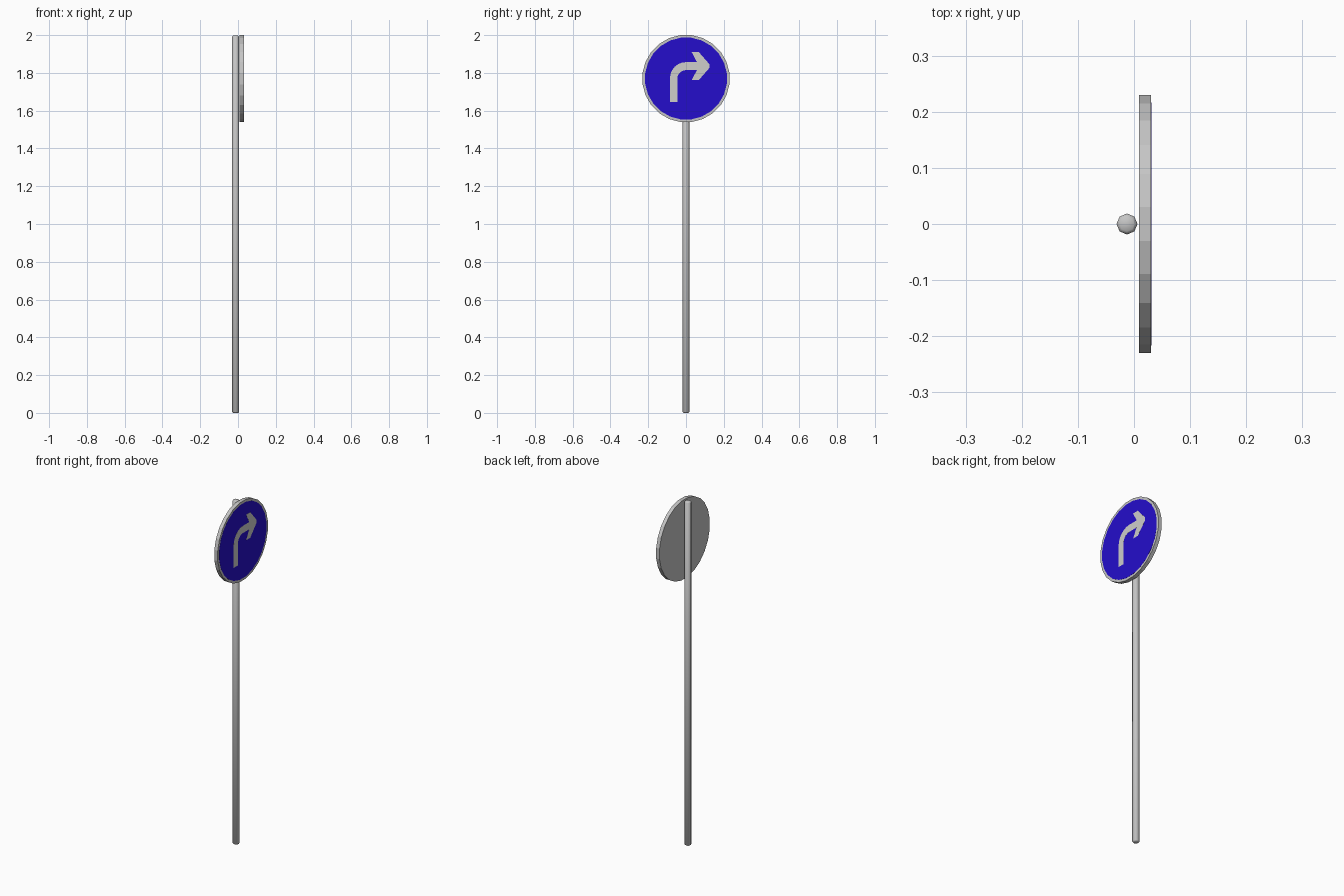
import bpy, bmesh, math

if "Cube" in bpy.data.objects:
    bpy.data.objects.remove(bpy.data.objects["Cube"])


def material(name, rgb):
    m = bpy.data.materials.new(name)
    m.diffuse_color = (*rgb, 1)
    m.use_nodes = True
    m.node_tree.nodes["Principled BSDF"].inputs["Base Color"].default_value = m.diffuse_color
    return m


metal = material("galvanised grey", (0.56, 0.56, 0.56))
blue = material("sign blue", (0.018, 0.004, 0.60))
white = material("arrow white", (0.62, 0.62, 0.60))


def finish(name, bm, mat, smooth=False):
    bmesh.ops.recalc_face_normals(bm, faces=bm.faces)
    me = bpy.data.meshes.new(name)
    bm.to_mesh(me)
    bm.free()
    me.materials.append(mat)
    for p in me.polygons:
        p.use_smooth = smooth
    ob = bpy.data.objects.new(name, me)
    bpy.context.collection.objects.link(ob)
    return ob


def plate(name, outline, x0, x1, mat):
    """Extrude a (y, z) outline along x."""
    bm = bmesh.new()
    face = bm.faces.new([bm.verts.new((x0, y, z)) for y, z in outline])
    ext = bmesh.ops.extrude_face_region(bm, geom=[face], use_keep_orig=True)
    verts = [g for g in ext["geom"] if isinstance(g, bmesh.types.BMVert)]
    bmesh.ops.translate(bm, verts=verts, vec=(x1 - x0, 0, 0))
    return finish(name, bm, mat)


def arc(cy, cz, r, a0, a1, n):
    angles = [math.radians(a0 + (a1 - a0) * i / n) for i in range(n + 1)]
    return [(cy + r * math.cos(a), cz + r * math.sin(a)) for a in angles]


# Pole: eight-sided tube with softly rounded ends
SIDES, PX = 8, -0.0125
bm = bmesh.new()
rings = []
for r, z in [(0.013, 0.0), (0.0187, 0.005), (0.0187, 1.992), (0.013, 1.997)]:
    rings.append([bm.verts.new((PX + r * math.cos(math.tau * i / SIDES),
                                r * math.sin(math.tau * i / SIDES), z))
                  for i in range(SIDES)])
for a, b in zip(rings, rings[1:]):
    for i in range(SIDES):
        j = (i + 1) % SIDES
        bm.faces.new((a[i], a[j], b[j], b[i]))
bm.faces.new(rings[0])
bm.faces.new(rings[-1])
finish("pole", bm, metal, smooth=True)

# Sign disc: 24 sides with a flat edge at the top
CZ = 1.77
plate("sign_disc", arc(0, CZ, 0.232, 7.5, 352.5, 23), 0.009, 0.0306, metal)

# Painted blue field
plate("blue_field", arc(0, CZ, 0.218, 7.5, 352.5, 23), 0.0300, 0.0310, blue)

# Right-turn arrow: shaft, bend and swept-back head
outline = [(-0.085, 1.645), (-0.046, 1.645)]
outline += arc(0.0, 1.769, 0.046, 180, 90, 5)
outline += [(0.058, 1.815), (0.030, 1.762), (0.068, 1.762), (0.124, 1.826),
            (0.124, 1.846), (0.068, 1.910), (0.030, 1.910), (0.058, 1.857)]
outline += arc(0.0, 1.772, 0.085, 90, 180, 6)
plate("turn_arrow", outline, 0.0306, 0.0314, white)
